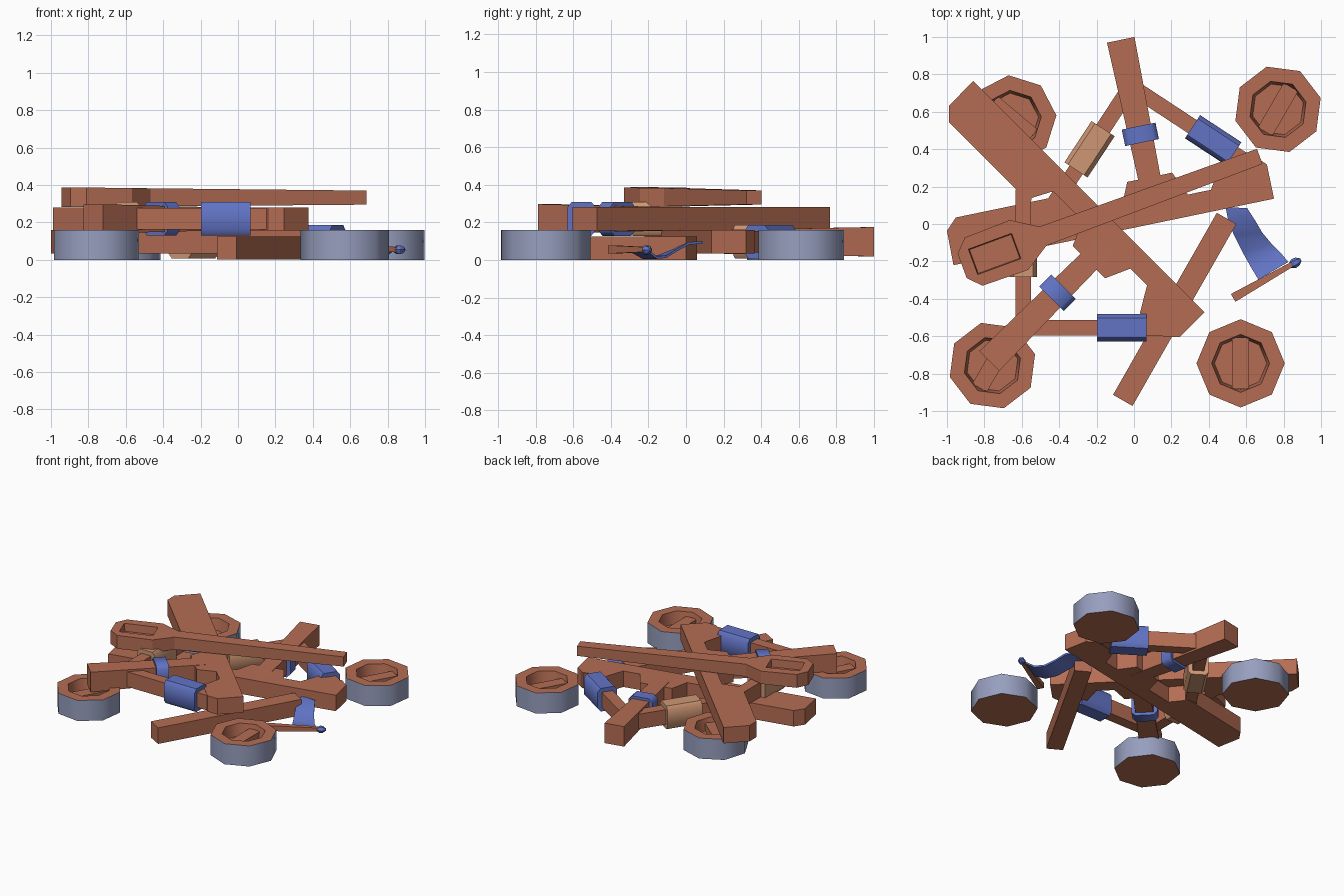
import bpy, bmesh, math
from mathutils import Vector

if "Cube" in bpy.data.objects:
    bpy.data.objects.remove(bpy.data.objects["Cube"])


def mat(name, rgb):
    m = bpy.data.materials.new(name)
    m.diffuse_color = (*rgb, 1)
    m.use_nodes = True
    m.node_tree.nodes["Principled BSDF"].inputs["Base Color"].default_value = m.diffuse_color
    return m


WOOD = mat("wood brown", (0.46, 0.152, 0.088))
BLUE = mat("cloth blue", (0.122, 0.175, 0.56))
TAN = mat("rope tan", (0.62, 0.31, 0.175))
TIRE = mat("tyre grey", (0.31, 0.345, 0.52))


def finish(name, bm, mats, smooth=False):
    bmesh.ops.recalc_face_normals(bm, faces=bm.faces)
    me = bpy.data.meshes.new(name)
    bm.to_mesh(me)
    bm.free()
    ob = bpy.data.objects.new(name, me)
    bpy.context.collection.objects.link(ob)
    for m in mats:
        me.materials.append(m)
    if smooth:
        bpy.ops.object.select_all(action='DESELECT')
        ob.select_set(True)
        bpy.context.view_layer.objects.active = ob
        bpy.ops.object.shade_smooth_by_angle(angle=math.radians(50))
    return ob


def loft(bm, rings, caps=True):
    """Skin closed rings of points; returns the side faces."""
    vs = [[bm.verts.new(p) for p in r] for r in rings]
    n = len(vs[0])
    sides = [bm.faces.new((a[i], a[(i + 1) % n], b[(i + 1) % n], b[i]))
             for a, b in zip(vs, vs[1:]) for i in range(n)]
    if caps:
        bm.faces.new(vs[0])
        bm.faces.new(vs[-1])
    return sides


def prism(name, pts, z0, z1, m):
    bm = bmesh.new()
    loft(bm, [[(x, y, z) for x, y in pts] for z in (z0, z1)])
    return finish(name, bm, [m])


def bar(name, p0, p1, z, w, h, m, chamfer=0.0, smooth=False):
    """Flat-lying bar; w and h are (start, end) half sizes, chamfer is a fraction."""
    p0, p1 = Vector(p0), Vector(p1)
    d = (p1 - p0).normalized()
    s = Vector((-d.y, d.x))
    k = 1 - chamfer
    if chamfer:
        sec = [(1, k), (k, 1), (-k, 1), (-1, k), (-1, -k), (-k, -1), (k, -1), (1, -k)]
    else:
        sec = [(1, 1), (-1, 1), (-1, -1), (1, -1)]
    rings = [[(*(p + s * a * w[i]), z + b * h[i]) for a, b in sec]
             for i, p in enumerate((p0, p1))]
    bm = bmesh.new()
    loft(bm, rings)
    return finish(name, bm, [m], smooth)


# Side frames: the same layout, one mirrored, in local (u along base, v along post)
BASE = [(0, 0), (1.75, 0), (1.75, .187), (1.69, .247), (1.508, .247), (1.43, .115),
        (1.304, .115), (1.245, .247), (1.0, .247), (.94, .115), (.72, .115),
        (.65, .247), (.064, .247), (.003, .187)]


def side_frame(tag, origin, u, v, z):
    o, u, v = Vector(origin), Vector(u).normalized(), Vector(v).normalized()
    P = lambda a, b: o + u * a + v * b
    prism(tag + "_frame_base", [P(a, b) for a, b in BASE], z - .062, z + .062, WOOD)
    bar(tag + "_frame_post", P(1.12, .12), P(1.12, .998), z, (.058, .075), (.062, .078), WOOD)
    top = P(1.123, .744)
    bar(tag + "_left_brace", top, P(.60, .22), z, (.042, .042), (.058, .058), WOOD)
    bar(tag + "_right_brace", top, P(1.68, .187), z, (.042, .042), (.058, .058), WOOD)
    # Wraps around the braces and the post
    for name, c, d, half, w, m in (
            ("left_wrap", (.838, .459), (.707, .707), .132, .074, TAN),
            ("right_wrap", (1.495, .372), (.707, -.707), .132, .074, BLUE),
            ("post_wrap", (1.12, .482), (0, 1), .045, .092, BLUE)):
        a = P(c[0] - d[0] * half, c[1] - d[1] * half)
        b = P(c[0] + d[0] * half, c[1] + d[1] * half)
        bar(f"{tag}_{name}", a, b, z, (w, w), (.09, .09), m, .3, True)


side_frame("lower", (-.965, -.22), (.979, .203), (-.203, .979), .097)
side_frame("upper", (-.86, .765), (1, -1), (-1, -1), .219)

# Cross beam lying on the ground
bar("cross_beam", (-.06, -.943), (.495, .03), .063, (.06, .06), (.0625, .0625), WOOD)


# Wheels with recessed hub and spoke bar
def wheel(i, x, y, phase):
    ph = math.radians(phase)
    ring = lambda r, z: [(x + r * math.cos(ph + k * math.pi / 4),
                          y + r * math.sin(ph + k * math.pi / 4), z) for k in range(8)]
    bm = bmesh.new()
    sides = loft(bm, [ring(.236, 0), ring(.236, .16), ring(.155, .16), ring(.14, .07)])
    for f in sides[:8]:
        f.material_index = 1
    finish(f"wheel_{i}", bm, [WOOD, TIRE], True)
    a = ph + math.pi / 2
    d = Vector((math.cos(a), math.sin(a))) * .138
    c = Vector((x, y))
    bar(f"wheel_{i}_spoke", c - d, c + d, .095, (.045, .045), (.03, .03), WOOD)


for i, (x, y, ph) in enumerate([(.57, -.745, 0), (.77, .613, -30),
                                (-.65, .56, 50), (-.757, -.757, -30)]):
    wheel(i + 1, x, y, ph)

# Throwing arm: spoon outline, thinner toward the handle end, with a cup recess
half = [(-.185, .07), (-.12, .137), (.139, .142), (.275, .054), (1.51, .043)]
outline = half + [(a, -b) for a, b in reversed(half)]
ca, sa = math.cos(math.radians(20.2)), math.sin(math.radians(20.2))


def arm_pt(a, b, top, drop=0.0):
    t = max(0, min(1, (a + .185) / 1.7))
    z = .387 - .017 * t - drop if top else .282 + .013 * t
    return (-.745 + a * ca - b * sa, -.16 + a * sa + b * ca, z)


bm = bmesh.new()
low = [bm.verts.new(arm_pt(a, b, False)) for a, b in outline]
high = [bm.verts.new(arm_pt(a, b, True)) for a, b in outline]
n = len(low)
bm.faces.new(low)
for i in range(n):
    j = (i + 1) % n
    bm.faces.new((low[i], low[j], high[j], high[i]))
cup = [(-.123, .072), (.123, .072), (.123, -.072), (-.123, -.072)]
rim = [bm.verts.new(arm_pt(a, b, True)) for a, b in cup]
floor = [bm.verts.new(arm_pt(a * .96, b * .94, True, .06)) for a, b in cup]
for i in range(4):
    j = (i + 1) % 4
    bm.faces.new((rim[i], rim[j], floor[j], floor[i]))
bm.faces.new(floor)
# Top surface around the cup, and the handle
bm.faces.new((high[0], high[1], rim[0], rim[3], high[8], high[9]))
bm.faces.new((high[1], high[2], rim[1], rim[0]))
bm.faces.new((high[2], high[3], high[6], high[7], rim[2], rim[1]))
bm.faces.new((high[7], high[8], rim[3], rim[2]))
bm.faces.new((high[3], high[4], high[5], high[6]))
finish("throwing_arm", bm, [WOOD])

# Flag pole with finial
bar("flag_pole", (.53, -.395), (.855, -.21), .056, (.024, .013), (.022, .013), WOOD)
bm = bmesh.new()
d, s, c = Vector((.87, .49, 0)), Vector((-.49, .87, 0)), Vector((.862, -.207, .054))
loft(bm, [[c + d * t + s * r * math.cos(k * math.pi / 3) + Vector((0, 0, r * math.sin(k * math.pi / 3)))
           for k in range(6)] for t, r in ((-.035, .012), (-.008, .027), (.015, .023), (.034, .008))])
finish("pole_finial", bm, [BLUE])

# Wavy flag: rows of (left x, y, right x, y, height)
rows = [(.665, -.297, .825, -.203, .05), (.625, -.23, .785, -.155, .013), (.58, -.15, .735, -.105, .018),
        (.535, -.06, .685, -.045, .055), (.505, .01, .65, .015, .088), (.49, .09, .605, .085, .094)]
bm = bmesh.new()
loft(bm, [[(a, b, z - .007), (e, f, z - .007), (e, f, z + .007), (a, b, z + .007)]
          for a, b, e, f, z in rows])
finish("flag", bm, [BLUE], True)
